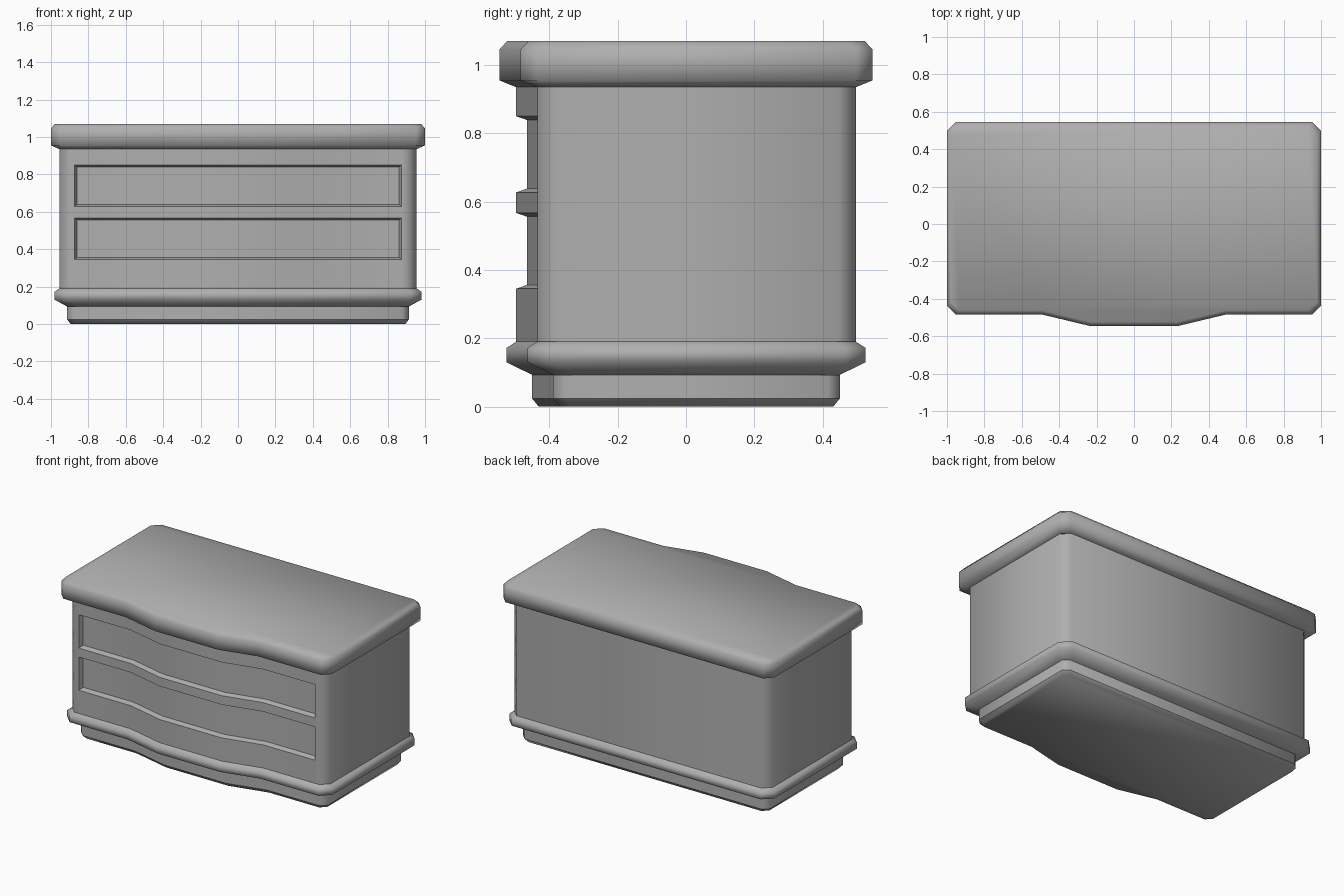
import bpy, bmesh, math

if "Cube" in bpy.data.objects:
    bpy.data.objects.remove(bpy.data.objects["Cube"])

grey = bpy.data.materials.new("dark_grey")
grey.diffuse_color = (0.43, 0.43, 0.43, 1)
grey.use_nodes = True
grey.node_tree.nodes["Principled BSDF"].inputs["Base Color"].default_value = grey.diffuse_color


def outline(d, c, extra=()):
    """Serpentine-front cabinet outline, grown by d, corners cut by c, counter-clockwise."""
    w, back, flank = 0.955 + d, 0.497 + 1.1 * d, -0.435 - 1.1 * d
    half = [(0.23, -back), (0.49, flank)]
    half += [(x, flank) for x in extra]
    half += [(w - c, flank), (w, flank + c), (w, back - c), (w - c, back)]
    return half + [(-x, y) for x, y in reversed(half)]


def stack(name, levels, corner, cap=None, extra=(), edit=None):
    """Skin a part through (offset, z) levels; optionally cap its bottom or top."""
    bm = bmesh.new()
    rings = [[bm.verts.new((x, y, z)) for x, y in outline(d, corner, extra)]
             for d, z in levels]
    for low, high in zip(rings, rings[1:]):
        n = len(low)
        for i in range(n):
            j = (i + 1) % n
            bm.faces.new((low[i], low[j], high[j], high[i]))
    if cap == "bottom":
        bm.faces.new(rings[0][::-1])
    if cap == "top":
        bm.faces.new(rings[-1])
    if edit:
        edit(bm)
    mesh = bpy.data.meshes.new(name)
    bm.to_mesh(mesh)
    bm.free()
    mesh.materials.append(grey)
    ob = bpy.data.objects.new(name, mesh)
    bpy.context.collection.objects.link(ob)
    bpy.ops.object.select_all(action='DESELECT')
    ob.select_set(True)
    bpy.context.view_layer.objects.active = ob
    bpy.ops.object.shade_smooth_by_angle(angle=math.radians(69))
    return ob


DRAWERS = [(0.345, 0.567), (0.627, 0.85)]


def recess_drawers(bm):
    """Sink the two drawer panels into the front."""
    for z0, z1 in DRAWERS:
        bm.normal_update()
        panel = []
        for f in bm.faces:
            c = f.calc_center_median()
            if f.normal.y < -0.8 and abs(c.x) < 0.86 and z0 < c.z < z1:
                panel.append(f)
        bmesh.ops.inset_region(bm, faces=panel, thickness=0.011, use_even_offset=True)
        for v in {v for f in panel for v in f.verts}:
            v.co.y += 0.031


# plinth, with a crisp bevelled foot below it
stack("plinth_foot", [(-0.06, 0), (-0.042, 0.024)], 0.035, cap="bottom")
stack("plinth", [(-0.042, 0.024), (-0.042, 0.093)], 0.035)
# base moulding
stack("base_moulding", [(-0.042, 0.093), (0.026, 0.13), (0.026, 0.172), (0, 0.19)], 0.06)
# body with drawer recesses
rows = [0.19] + [z for pair in DRAWERS for z in pair] + [0.935]
stack("body", [(0, z) for z in rows], 0.05, extra=(0.873,), edit=recess_drawers)
# table top
stack("top", [(0, 0.935), (0.045, 0.955), (0.045, 1.045), (0.024, 1.07)], 0.047, cap="top")
